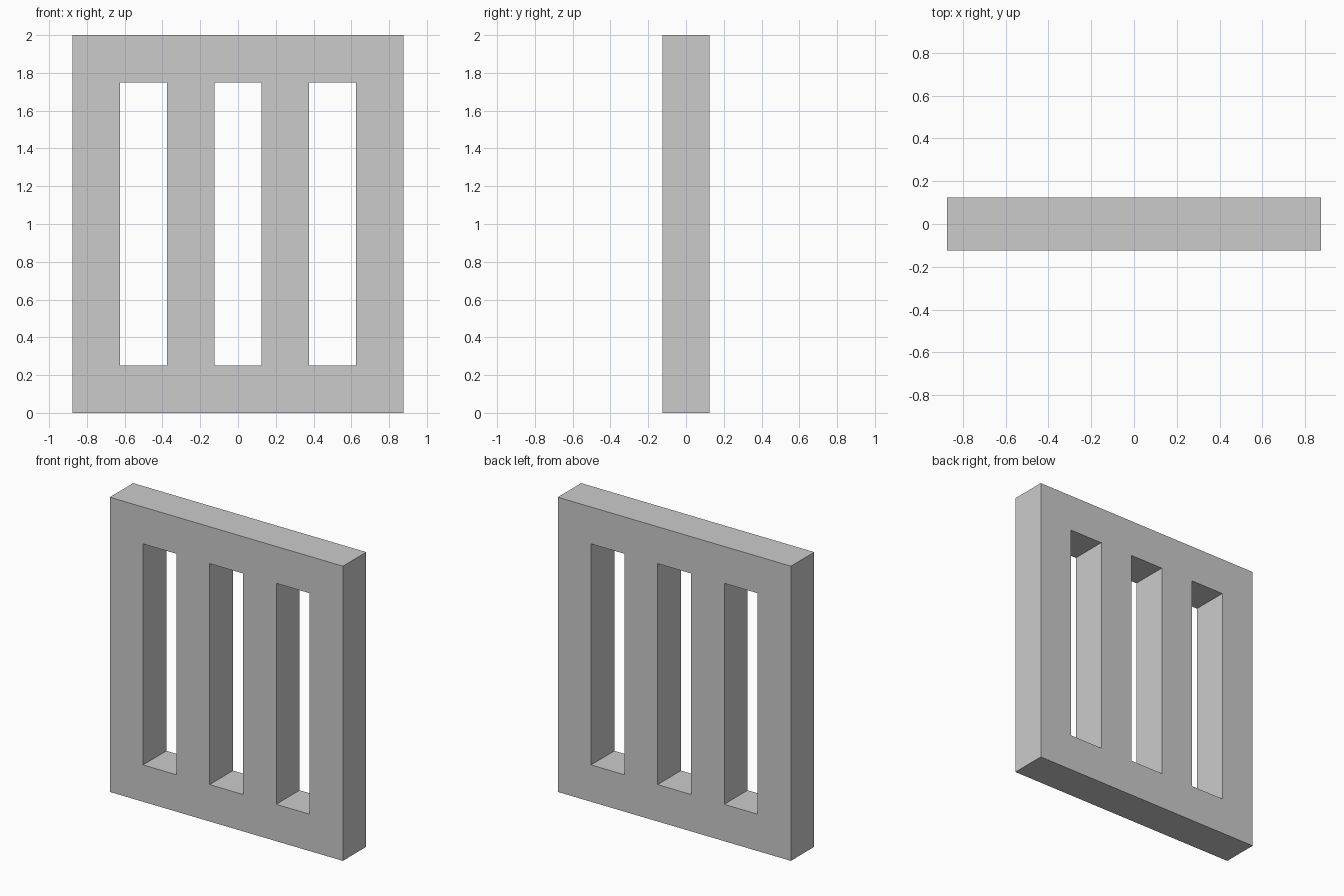
import bpy, bmesh

if "Cube" in bpy.data.objects:
    bpy.data.objects.remove(bpy.data.objects["Cube"])

BAR = 0.25                                       # bar, slot and panel thickness
xs = [-0.875 + BAR * i for i in range(8)]        # alternating bars and slots
zs = [0.0, BAR, 2.0 - BAR, 2.0]                  # bottom rail, slots, top rail

bm = bmesh.new()

# Front face: grid of cells with every second middle cell left open
grid = [[bm.verts.new((x, -BAR / 2, z)) for x in xs] for z in zs]
for r in range(3):
    for c in range(7):
        if r == 1 and c % 2 == 1:
            continue
        bm.faces.new((grid[r][c], grid[r][c + 1],
                      grid[r + 1][c + 1], grid[r + 1][c]))

# Thickness: extrude the face backwards, keeping the front
front = bm.faces[:]
ext = bmesh.ops.extrude_face_region(bm, geom=front, use_keep_orig=True)
back = [g for g in ext["geom"] if isinstance(g, bmesh.types.BMVert)]
bmesh.ops.translate(bm, verts=back, vec=(0, BAR, 0))
bmesh.ops.recalc_face_normals(bm, faces=bm.faces[:])

mesh = bpy.data.meshes.new("slotted_panel")
bm.to_mesh(mesh)
bm.free()
panel = bpy.data.objects.new("slotted_panel", mesh)
bpy.context.collection.objects.link(panel)
